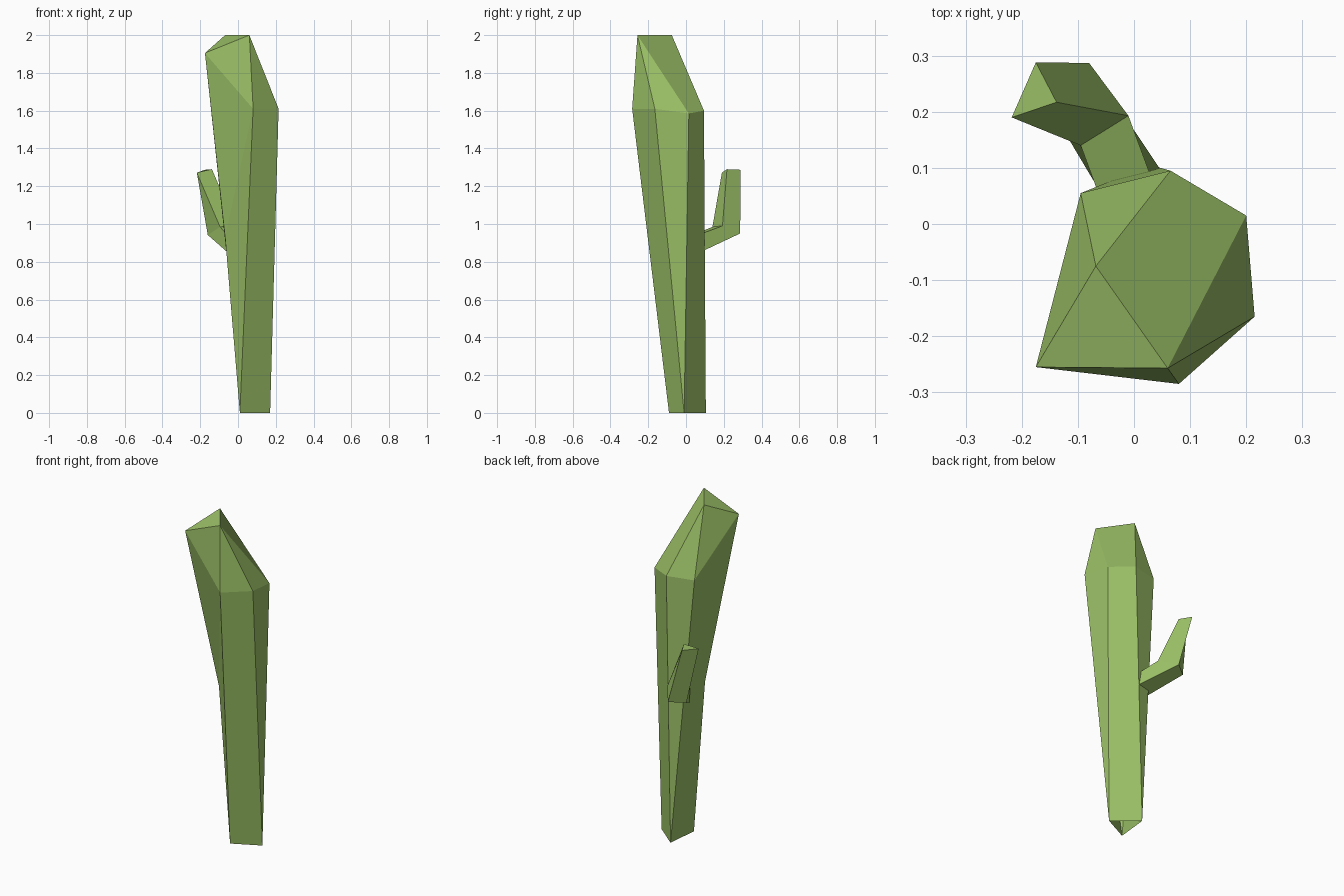
import bpy, bmesh

if "Cube" in bpy.data.objects:
    bpy.data.objects.remove(bpy.data.objects["Cube"])

green = bpy.data.materials.new("cactus green")
green.diffuse_color = (0.33, 0.53, 0.135, 1)
green.use_nodes = True
green.node_tree.nodes["Principled BSDF"].inputs["Base Color"].default_value = green.diffuse_color


def build(name, points, faces):
    """Flat-shaded part from named corner points and faces given as strings of names."""
    bm = bmesh.new()
    v = {k: bm.verts.new(p) for k, p in points.items()}
    for f in faces.split():
        bm.faces.new([v[k] for k in f])
    bmesh.ops.recalc_face_normals(bm, faces=bm.faces)
    mesh = bpy.data.meshes.new(name)
    bm.to_mesh(mesh)
    bm.free()
    mesh.materials.append(green)
    ob = bpy.data.objects.new(name, mesh)
    bpy.context.collection.objects.link(ob)
    return ob


# Trunk: triangular foot (open below), wide shoulder ring, slanted faceted crown
trunk = {
    # foot
    "A": (0.01, -0.09, 0), "B": (0.17, -0.01, 0), "C": (0.03, 0.105, 0),
    # waist on the left side
    "M": (-0.068, -0.085, 0.93),
    # shoulder ring
    "d": (0.08, -0.285, 1.61), "e": (0.215, -0.165, 1.61), "f": (0.20, 0.015, 1.585),
    "g": (0.065, 0.095, 1.60), "w": (-0.095, 0.055, 1.60), "v": (-0.175, -0.255, 1.905),
    # crown ridge
    "s": (0.06, -0.257, 2.0), "t": (-0.068, -0.075, 2.0),
}
build("trunk", trunk,
      "ABed Bfe BCgf Cwg vMCw MCA AdM dvM "
      "vsd dse esf fstg gtw wtv vts")

# Side arm: root inside the trunk, elbow, triangular tip
arm = {
    # root
    "a": (-0.06, 0.045, 0.945), "b": (0.03, 0.085, 0.95),
    "c": (0.055, 0.085, 0.855), "d": (-0.05, 0.04, 0.845),
    # elbow
    "E": (-0.095, 0.14, 0.985), "F": (-0.01, 0.193, 0.99),
    "G": (-0.08, 0.287, 0.95), "H": (-0.16, 0.225, 0.942),
    # tip
    "P": (-0.218, 0.19, 1.272), "Q": (-0.138, 0.217, 1.29), "R": (-0.175, 0.288, 1.287),
}
build("side_arm", arm,
      "abFE bcGF cdHG daEH PRGH RQFG QPEF PHE PQR")
